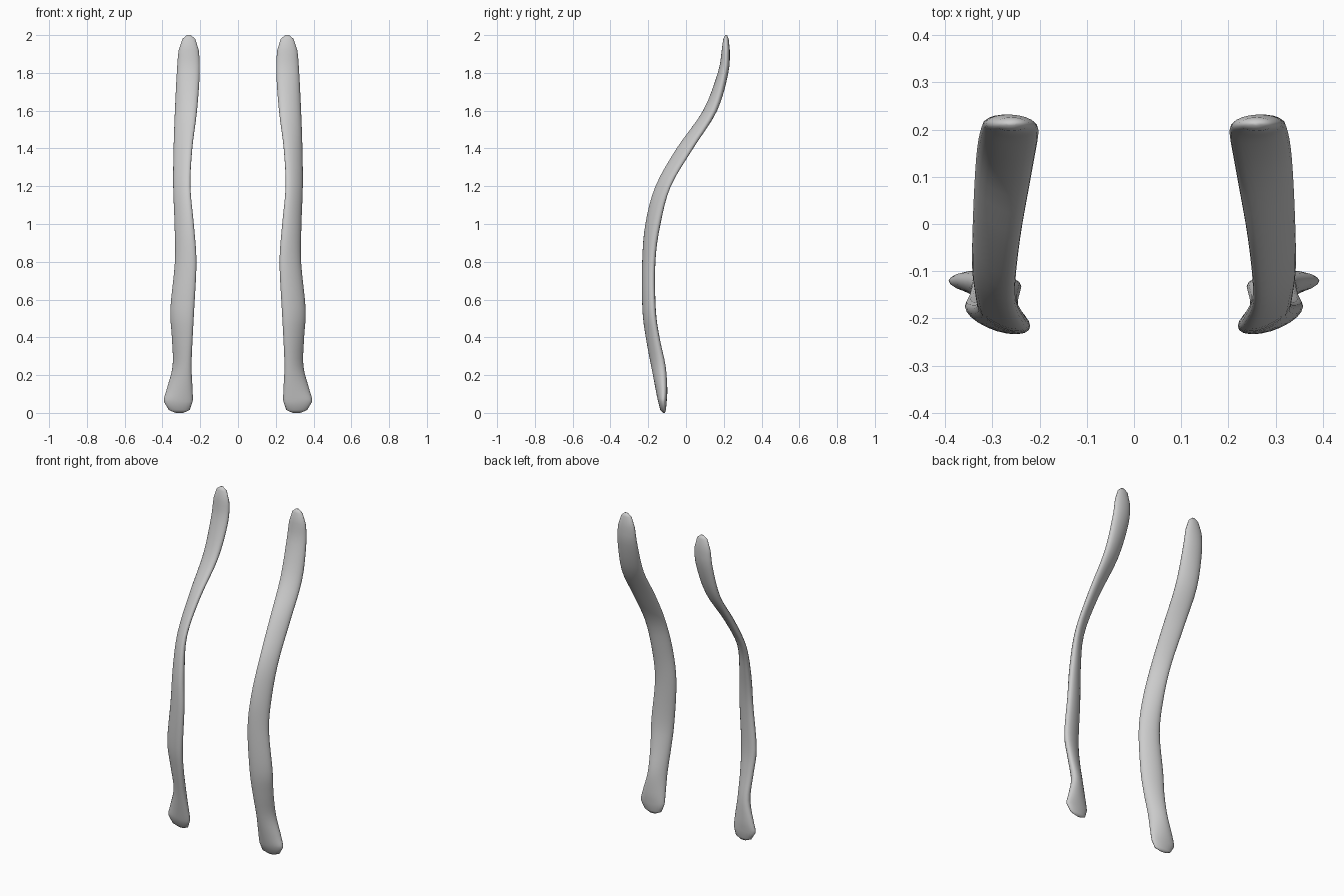
import bpy
import bmesh
from math import cos, sin, pi, sqrt

cube = bpy.data.objects.get("Cube")
if cube:
    bpy.data.objects.remove(cube, do_unlink=True)

SIDES = 20
STEPS = 4

# Each section: height, inner x, outer x, front y, back y, skew of the oval
SECTIONS = [
    (0, .29, .33, -.122, -.112, .2),
    (.015, .256, .366, -.136, -.106, .2),
    (.06, .24, .393, -.148, -.102, .2),
    (.13, .241, .376, -.162, -.099, .35),
    (.25, .246, .346, -.185, -.108, .5),
    (.4, .24, .35, -.213, -.14, .55),
    (.55, .232, .358, -.231, -.16, .55),
    (.8, .22, .334, -.232, -.162, .55),
    (1, .234, .336, -.215, -.135, .6),
    (1.2, .252, .343, -.162, -.08, .7),
    (1.4, .242, .341, -.05, .038, .65),
    (1.6, .217, .334, .09, .165, .5),
    (1.8, .203, .324, .168, .224, .25),
    (1.92, .208, .314, .189, .232, .1),
    (1.98, .226, .294, .197, .226, 0),
    (2, .25, .27, .208, .217, 0),
]


def make_material(name, color):
    mat = bpy.data.materials.new(name)
    mat.use_nodes = True
    mat.diffuse_color = color
    mat.node_tree.nodes["Principled BSDF"].inputs["Base Color"].default_value = color
    return mat


def blend(before, start, end, after, t):
    """Smooth curve through start and end, guided by their neighbours."""
    result = []
    for a, b, c, d in zip(before, start, end, after):
        bend = (2 * a - 5 * b + 4 * c - d) * t * t
        twist = (3 * b - a - 3 * c + d) * t ** 3
        result.append(b + ((c - a) * t + bend + twist) / 2)
    return result


def smooth_sections():
    """Fill in extra sections between the listed ones."""
    last = len(SECTIONS) - 1
    filled = []
    for i in range(last):
        neighbours = [SECTIONS[min(max(k, 0), last)] for k in range(i - 1, i + 3)]
        # The short rounded ends need no extra sections
        near_end = i < 2 or i > last - 3
        steps = 1 if near_end else STEPS
        filled += [blend(*neighbours, step / steps) for step in range(steps)]
    filled.append(SECTIONS[last])
    return filled


def add_ring(bm, section, side):
    """One skewed oval, mirrored across the centre by side."""
    z, inner, outer, front, back, skew = section
    ring = []
    for k in range(SIDES):
        angle = 2 * pi * k / SIDES
        across = cos(angle)
        along = skew * cos(angle) + sqrt(1 - skew * skew) * sin(angle)
        x = (inner + outer) / 2 + across * (outer - inner) / 2
        y = (front + back) / 2 + along * (back - front) / 2
        ring.append(bm.verts.new((side * x, y, z)))
    return ring


def make_rod(name, side, mat):
    """Loft a closed, curved rod through all its sections."""
    bm = bmesh.new()
    rings = [add_ring(bm, section, side) for section in smooth_sections()]
    for lower, upper in zip(rings, rings[1:]):
        for k in range(SIDES):
            n = (k + 1) % SIDES
            bm.faces.new((lower[k], lower[n], upper[n], upper[k]))
    bm.faces.new(rings[0])
    bm.faces.new(rings[-1])
    bmesh.ops.recalc_face_normals(bm, faces=bm.faces)
    for face in bm.faces:
        face.smooth = True
    mesh = bpy.data.meshes.new(name)
    bm.to_mesh(mesh)
    bm.free()
    mesh.materials.append(mat)
    rod = bpy.data.objects.new(name, mesh)
    bpy.context.collection.objects.link(rod)
    return rod


# Matching pair of curved rods
grey = make_material("light grey", (.6, .6, .6, 1))
make_rod("left_curved_rod", 1, grey)
make_rod("right_curved_rod", -1, grey)
